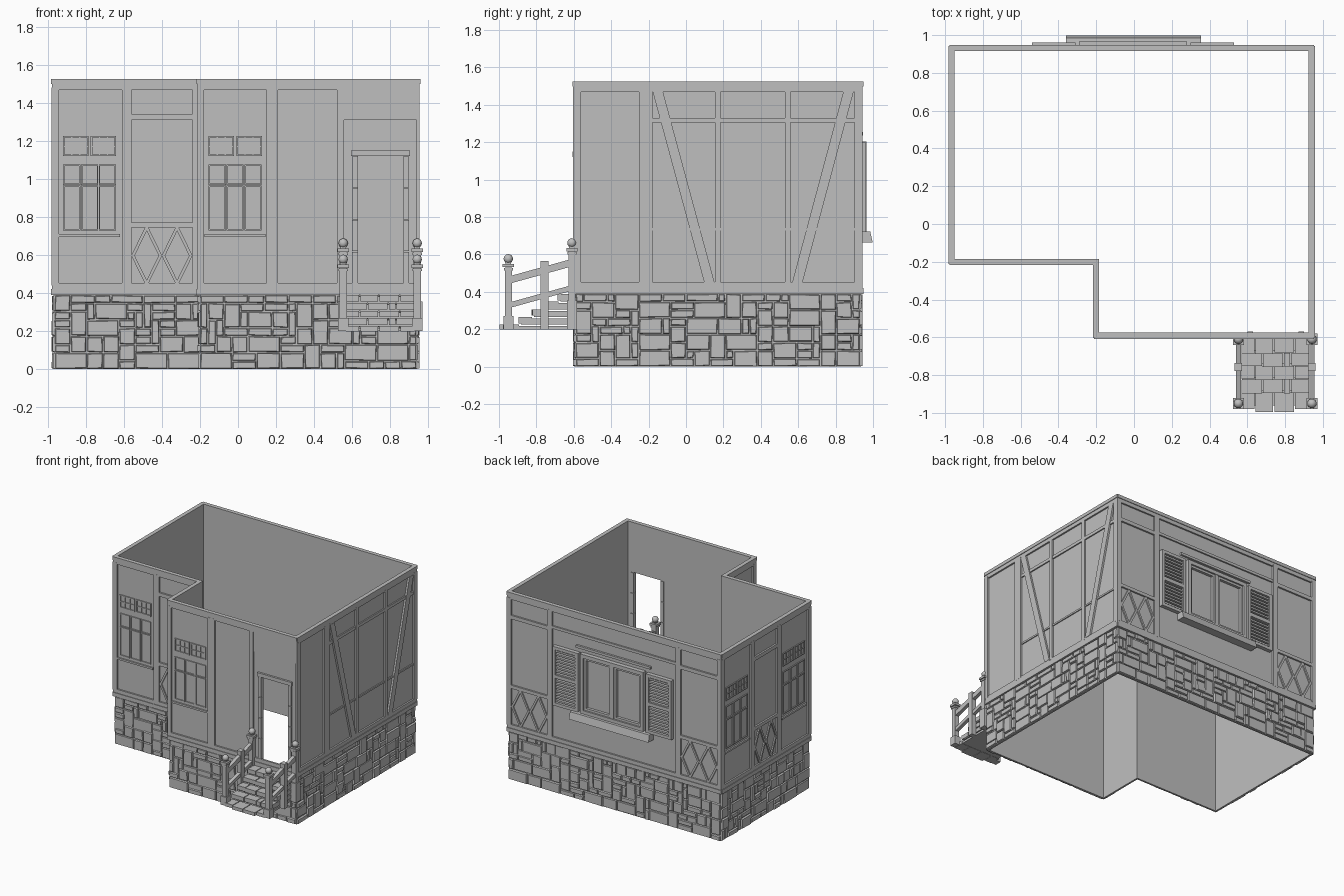
import bpy, bmesh, math, random
from mathutils import Vector

if "Cube" in bpy.data.objects:
    bpy.data.objects.remove(bpy.data.objects["Cube"])

random.seed(7)
grey = bpy.data.materials.new("plain grey")
grey.diffuse_color = (0.52, 0.52, 0.52, 1)
grey.use_nodes = True
grey.node_tree.nodes["Principled BSDF"].inputs["Base Color"].default_value = grey.diffuse_color


class Part:
    """Collects prisms and turned shapes into one named object."""
    def __init__(self, name):
        self.name, self.bm = name, bmesh.new()

    def loft(self, a, b):
        va = [self.bm.verts.new(p) for p in a]
        vb = [self.bm.verts.new(p) for p in b]
        self.bm.faces.new(va)
        self.bm.faces.new(vb[::-1])
        n = len(va)
        for i in range(n):
            self.bm.faces.new((va[i], vb[i], vb[(i + 1) % n], va[(i + 1) % n]))

    def block(self, x0, x1, y0, y1, z0, z1):
        c = [(x0, y0), (x1, y0), (x1, y1), (x0, y1)]
        self.loft([(x, y, z0) for x, y in c], [(x, y, z1) for x, y in c])

    def done(self, smooth=False):
        bmesh.ops.recalc_face_normals(self.bm, faces=self.bm.faces)
        me = bpy.data.meshes.new(self.name)
        self.bm.to_mesh(me)
        self.bm.free()
        me.materials.append(grey)
        ob = bpy.data.objects.new(self.name, me)
        bpy.context.collection.objects.link(ob)
        if smooth:
            bpy.context.view_layer.objects.active = ob
            ob.select_set(True)
            bpy.ops.object.shade_smooth_by_angle(angle=math.radians(40))
            ob.select_set(False)


class Facade:
    """Flat drawing plane: u along the wall, z up, d outward."""
    def __init__(self, name, base, along, out, u0, u1):
        self.name, self.u0, self.u1 = name, u0, u1
        self.base, self.along, self.out = Vector(base), Vector(along), Vector(out)
        self.wall = Part(name + "_wall")
        self.trim = Part(name + "_timber_trim")
        self.stone = Part(name + "_foundation_stones")

    def prism(self, part, pts, d0, d1, shrink=0.0):
        cu = sum(p[0] for p in pts) / len(pts)
        cz = sum(p[1] for p in pts) / len(pts)
        front = [(u + math.copysign(shrink, cu - u), z + math.copysign(shrink, cz - z)) for u, z in pts]
        at = lambda u, z, d: self.base + self.along * u + self.out * d + Vector((0, 0, z))
        part.loft([at(u, z, d0) for u, z in pts], [at(u, z, d1) for u, z in front])

    def rect(self, u0, u1, z0, z1, d=0.014, part=None, d0=-0.002, shrink=0.0):
        self.prism(part or self.trim, [(u0, z0), (u1, z0), (u1, z1), (u0, z1)], d0, d, shrink)

    def brace(self, u0, z0, u1, z1, w, d=0.012):
        h = w / 2
        self.prism(self.trim, [(u0 - h, z0), (u0 + h, z0), (u1 + h, z1), (u1 - h, z1)], -0.002, d)

    def posts(self, spans):
        for a, b in spans:
            self.rect(a, b, 0.44, 1.48)

    def frame(self, u0, u1, z0, z1, w=0.012, d=0.008):
        for a, b in ((u0, u0 + w), (u1 - w, u1)):
            self.rect(a, b, z0, z1, d)
        for a, b in ((z0, z0 + w), (z1 - w, z1)):
            self.rect(u0 + w, u1 - w, a, b, d)

    def window(self, c):
        # twin transoms over a six-light casement
        for s in (-1, 1):
            m = c + s * 0.073
            self.frame(m - 0.067, m + 0.067, 1.12, 1.225, 0.008)
            for k in (-1, 1):
                self.rect(m + k * 0.021 - 0.003, m + k * 0.021 + 0.003, 1.128, 1.217, 0.006)
            self.rect(m - 0.06, m + 0.06, 1.168, 1.174, 0.006)
        for k in range(3):
            m = c + (k - 1) * 0.094
            self.frame(m - 0.045, m + 0.045, 0.73, 0.965, 0.007)
            self.frame(m - 0.045, m + 0.045, 0.968, 1.075, 0.007)
        self.rect(c - 0.16, c + 0.16, 0.695, 0.71, 0.012)

    def diamonds(self, u0, u1):
        # crossed lattice below the lower rail
        self.rect(u0, u1, 0.745, 0.772)
        q = (u1 - u0) / 4
        for c in (u0 + q, u1 - q):
            for s in (-1, 1):
                self.brace(c, 0.45, c + s * (q - 0.008), 0.597, 0.018, 0.01)
                self.brace(c + s * (q - 0.008), 0.597, c, 0.745, 0.018, 0.01)

    def bands(self):
        a, b = self.u0 - 0.012, self.u1 + 0.012
        self.rect(a, b, 0.39, 0.422, 0.018)
        self.rect(a, b, 0.422, 0.452, 0.013)
        self.rect(a, b, 1.468, 1.498, 0.013)
        self.rect(a, b, 1.498, 1.525, 0.018, d0=-0.015)

    def stones(self):
        # irregular ashlar packed on a coarse grid
        rows, cols = 9, round((self.u1 - self.u0) / 0.042)
        cw, ch, used = (self.u1 - self.u0) / cols, 0.39 / rows, set()
        for r in range(rows):
            for c in range(cols):
                if (c, r) in used:
                    continue
                w, h = random.choice(((2, 1), (3, 1), (4, 2), (2, 2), (1, 2), (3, 2), (2, 3)))
                n = 1
                while n < w and c + n < cols and (c + n, r) not in used:
                    n += 1
                h = min(h, rows - r)
                used.update((c + i, r + j) for i in range(n) for j in range(h))
                j = lambda: random.uniform(0.0005, 0.005)
                a, b = self.u0 + c * cw, self.u0 + (c + n) * cw
                z0, z1 = r * ch, (r + h) * ch
                self.prism(self.stone, [(a + j(), z0 + j()), (b - j(), z0 + j()),
                                        (b - j(), z1 - j()), (a + j(), z1 - j())],
                           -0.002, random.uniform(0.006, 0.015), 0.004)

    def solid(self, u0, u1, z0, z1):
        self.rect(u0, u1, z0, z1, 0, self.wall, -0.015)

    def done(self):
        self.bands()
        self.stones()
        for p in (self.wall, self.trim, self.stone):
            p.done()


X, Y = (1, 0, 0), (0, 1, 0)
NX, NY = (-1, 0, 0), (0, -1, 0)

# Recessed front: window and lattice bay
f = Facade("recessed_front", (0, -0.2, 0), X, NY, -0.965, -0.2)
f.solid(-0.965, -0.185, 0, 1.51)
f.posts(((-0.978, -0.94), (-0.61, -0.56), (-0.24, -0.2)))
f.window(-0.78)
f.rect(-0.56, -0.24, 1.31, 1.34)
f.diamonds(-0.56, -0.24)
f.done()

# Projecting front: window, plain panel and doorway
f = Facade("projecting_front", (0, -0.59, 0), X, NY, -0.2, 0.94)
f.solid(-0.2, 0.63, 0, 1.51)
f.solid(0.87, 0.94, 0, 1.51)
f.solid(0.63, 0.87, 0, 0.39)
f.solid(0.63, 0.87, 1.12, 1.51)
f.posts(((-0.213, -0.18), (0.15, 0.21), (0.52, 0.558)))
f.window(-0.015)
f.rect(0.558, 0.945, 1.31, 1.468, 0.008)
f.rect(0.595, 0.905, 1.12, 1.15, 0.016)
for a, b in ((0.6, 0.63), (0.87, 0.9)):
    for k in range(4):
        f.rect(a, b, 0.453 + k * 0.167, 0.616 + k * 0.167, 0.012, d0=-0.02)
f.done()
# the bands crossing the doorway act as its threshold

# Short return wall in the corner
f = Facade("return_side", (-0.2, 0, 0), Y, NX, -0.59, -0.2)
f.solid(-0.59, -0.2, 0, 1.51)
f.posts(((-0.603, -0.565), (-0.245, -0.2)))
f.done()

# Right side: timber framing with two braces
f = Facade("right_side", (0.94, 0, 0), Y, X, -0.59, 0.93)
f.solid(-0.59, 0.93, 0, 1.51)
f.posts(((-0.603, -0.562), (-0.25, -0.215), (-0.213, -0.178), (0.155, 0.185), (0.53, 0.56), (0.9, 0.943)))
f.rect(-0.178, 0.9, 1.305, 1.33, 0.01)
f.rect(-0.178, 0.9, 0.728, 0.742, 0.008)
f.brace(0.125, 0.45, -0.15, 1.468, 0.055, 0.015)
f.brace(0.595, 0.45, 0.868, 1.468, 0.055, 0.015)
f.done()

# Left side: two windows with a lattice bay between
f = Facade("left_side", (-0.965, 0, 0), Y, NX, -0.2, 0.93)
f.solid(-0.2, 0.93, 0, 1.51)
f.posts(((-0.213, -0.175), (0.17, 0.22), (0.51, 0.56), (0.9, 0.943)))
f.window(-0.003)
f.window(0.73)
f.rect(0.22, 0.51, 1.31, 1.34)
f.diamonds(0.22, 0.51)
f.done()

# Back: lattice bays either side of the shuttered window
f = Facade("back", (0, 0.93, 0), X, Y, -0.965, 0.94)
f.solid(-0.965, 0.94, 0, 1.51)
f.posts(((-0.978, -0.94), (-0.61, -0.565), (0.545, 0.59), (0.915, 0.953)))
for a, b in ((-0.94, -0.61), (0.59, 0.915)):
    f.rect(a, b, 1.31, 1.34)
    f.diamonds(a, b)
f.rect(-0.565, 0.545, 1.33, 1.352, 0.012)
f.rect(-0.34, 0.33, 1.235, 1.255, 0.016)
f.frame(-0.29, 0.28, 0.72, 1.205, 0.03, 0.035)
f.rect(-0.02, 0.01, 0.75, 1.175, 0.03)
for a, b in ((-0.26, -0.02), (0.01, 0.25)):
    f.frame(a, b, 0.75, 1.175, 0.018, 0.022)
for a, b in ((-0.54, -0.31), (0.3, 0.53)):
    f.frame(a, b, 0.72, 1.2, 0.025, 0.032)
    f.rect(a + 0.025, b - 0.025, 0.945, 0.97, 0.03)
    for k in range(16):
        z = 0.752 + k * 0.0268
        f.rect(a + 0.025, b - 0.025, z, z + 0.014, 0.024)
f.done()
# sloping window sill
sill = Part("back_window_sill")
prof = [(0.93, 0.665), (0.998, 0.665), (0.985, 0.722), (0.93, 0.725)]
sill.loft([(-0.36, y, z) for y, z in prof], [(0.355, y, z) for y, z in prof])
sill.done()

# Entrance steps made of separate stones over solid cores
steps = Part("stone_steps")
edges = [-0.97, -0.89, -0.82, -0.75, -0.68]
for i, y in enumerate(edges):
    z1 = 0.225 + i * 0.041
    steps.block(0.572, 0.923, y + 0.008, -0.592, z1 - 0.041 if i else 0.2, z1 - 0.008)
    back = edges[i + 1] if i < 4 else -0.592
    cuts = [0.565, 0.64 + 0.04 * (i % 2), 0.74 + 0.05 * (i % 2), 0.85 - 0.02 * (i % 2), 0.93]
    for a, b in zip(cuts, cuts[1:]):
        nose = 0.028 * (1 - ((a + b) / 2 - 0.7475) ** 2 / 0.03) if i == 0 else random.uniform(0, 0.008)
        steps.block(a + 0.003, b - 0.003, y - max(nose, 0), back - 0.003, z1 - 0.034 if i else 0.198, z1)
steps.done()

# Newel posts with turned ball finials
newels, balls, rails = Part("newel_posts"), Part("ball_finials"), Part("stair_railings")
for x in (0.553, 0.942):
    for y, lift in ((-0.95, 0.0), (-0.61, 0.085)):
        for h, z0, z1 in ((0.027, 0.2, 0.27 + lift), (0.019, 0.27 + lift, 0.53 + lift),
                          (0.024, 0.515 + lift, 0.528 + lift), (0.03, 0.532 + lift, 0.55 + lift),
                          (0.015, 0.55 + lift, 0.563 + lift)):
            newels.block(x - h, x + h, y - h, y + h, z0, z1)
        m = bmesh.ops.create_uvsphere(balls.bm, u_segments=14, v_segments=8, radius=0.025)
        bmesh.ops.translate(balls.bm, verts=m["verts"], vec=(x, y, 0.577 + lift))
    # two sloping rails and a plank baluster
    for z, r in ((0.465, 0.02), (0.33, 0.015)):
        ends = [[(x + s * 0.014, y, zz + k * r) for s, k in ((-1, -1), (1, -1), (1, 1), (-1, 1))]
                for y, zz in ((-0.94, z), (-0.615, z + 0.09))]
        rails.loft(*ends)
    rails.block(x - 0.02, x + 0.02, -0.777, -0.735, 0.2, 0.565)
newels.done()
balls.done(smooth=True)
rails.done()
